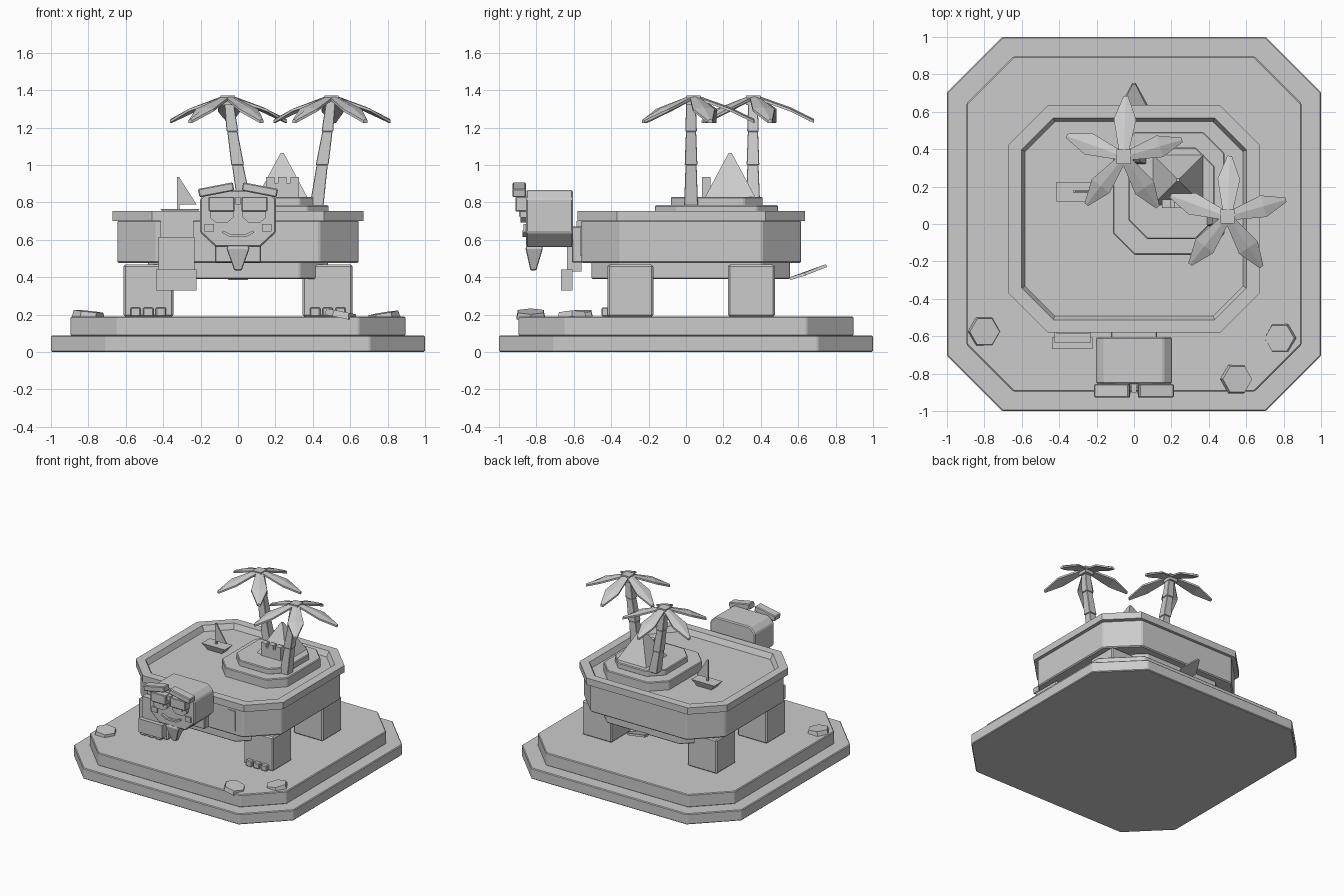
import bpy, bmesh, math
from mathutils import Vector, Matrix

if "Cube" in bpy.data.objects:
    bpy.data.objects.remove(bpy.data.objects["Cube"])

stone = bpy.data.materials.new("plain grey")
stone.use_nodes = True
GREY = (0.6, 0.6, 0.6, 1)
stone.diffuse_color = GREY
stone.node_tree.nodes["Principled BSDF"].inputs["Base Color"].default_value = GREY


def finish(name, bm, bevel=0):
    bmesh.ops.recalc_face_normals(bm, faces=bm.faces)
    mesh = bpy.data.meshes.new(name)
    bm.to_mesh(mesh)
    bm.free()
    mesh.materials.append(stone)
    ob = bpy.data.objects.new(name, mesh)
    bpy.context.collection.objects.link(ob)
    if bevel:
        mod = ob.modifiers.new("soft edge", "BEVEL")
        mod.width = bevel
        mod.segments = 1
    return ob


def loft(name, rings, bevel=0):
    """Solid skin through rings of equal point count."""
    bm = bmesh.new()
    loops = [[bm.verts.new(p) for p in ring] for ring in rings]
    n = len(loops[0])
    for a, b in zip(loops, loops[1:]):
        for i in range(n):
            j = (i + 1) % n
            bm.faces.new((a[i], a[j], b[j], b[i]))
    bm.faces.new(loops[0][::-1])
    bm.faces.new(loops[-1])
    return finish(name, bm, bevel)


def box(name, x, y, z, bevel=0, tilt=0):
    """Box from ranges, optionally turned about the y axis."""
    bm = bmesh.new()
    mid = [sum(r) / 2 for r in (x, y, z)]
    size = [r[1] - r[0] for r in (x, y, z)]
    m = Matrix.Translation(mid) @ Matrix.Rotation(tilt, 4, 'Y') @ Matrix.Diagonal(size + [1])
    bmesh.ops.create_cube(bm, size=1, matrix=m)
    return finish(name, bm, bevel)


def octagon(x, y, z, c):
    (a, b), (d, e) = x, y
    pts = [(a + c, d), (b - c, d), (b, d + c), (b, e - c),
           (b - c, e), (a + c, e), (a, e - c), (a, d + c)]
    return [(px, py, z) for px, py in pts]


def slab(name, x, y, z, c, bevel=0.006):
    return loft(name, [octagon(x, y, h, c) for h in z], bevel)


def rect(x, y, z):
    return [(x[0], y[0], z), (x[1], y[0], z), (x[1], y[1], z), (x[0], y[1], z)]


# Stepped ground
slab("ground_base", (-1, 1), (-1, 1), (0, 0.088), 0.295)
slab("ground_step", (-0.895, 0.895), (-0.895, 0.895), (0.085, 0.19), 0.25)

# Shell: belly, body and a rim with a sunken pool
slab("belly", (-0.48, 0.48), (-0.505, 0.555), (0.39, 0.49), 0.15)
slab("shell_body", (-0.645, 0.645), (-0.56, 0.615), (0.475, 0.705), 0.21, 0.008)
X, Y = (-0.67, 0.67), (-0.58, 0.635)


def shrunk(d, z):
    return octagon((X[0] + d, X[1] - d), (Y[0] + d, Y[1] - d), z, 0.21 - 0.58 * d)


loft("shell_rim_and_pool", [octagon(X, Y, 0.7, 0.21), octagon(X, Y, 0.755, 0.21),
                            shrunk(0.068, 0.755), shrunk(0.088, 0.712)])

# Legs and toes
for side, s in (("right", -1), ("left", 1)):
    xr = sorted((s * 0.345, s * 0.612))
    for end, yr in (("front", (-0.42, -0.175)), ("back", (0.225, 0.475))):
        box(f"{end}_leg_{side}", xr, yr, (0.188, 0.468), 0.01)
    for i in range(3):
        tx = s * 0.48 + (i - 1) * 0.068
        box(f"toe_{side}_{i + 1}", (tx - 0.028, tx + 0.028), (-0.452, -0.41), (0.19, 0.238), 0.006)

# Head, neck and beard
head = [(-0.12, 0.562), (0.12, 0.562), (0.203, 0.64), (0.203, 0.82),
        (0.157, 0.865), (-0.157, 0.865), (-0.203, 0.82), (-0.203, 0.64)]
loft("head", [[(x, y, z) for x, z in head] for y in (-0.855, -0.603)], 0.008)
box("neck", (-0.122, 0.122), (-0.61, -0.48), (0.478, 0.67), 0.005)
loft("beard", [rect((-0.02, 0.02), (-0.832, -0.8), 0.437),
               rect((-0.062, 0.062), (-0.858, -0.765), 0.555),
               rect((-0.05, 0.05), (-0.85, -0.775), 0.575)], 0.004)

# Face details, mirrored
for side, s in (("right", -1), ("left", 1)):
    def span(a, b):
        return sorted((s * a, s * b))
    box(f"brow_{side}", span(0.022, 0.212), (-0.928, -0.855), (0.844, 0.89), 0.006, s * 0.19)
    box(f"eyelid_{side}", span(0.018, 0.158), (-0.912, -0.85), (0.752, 0.83), 0.005)
    eye = [(0.025, 0.755), (0.15, 0.755), (0.15, 0.72), (0.12, 0.693), (0.055, 0.693), (0.025, 0.72)]
    loft(f"eye_{side}", [[(s * x, y, z) for x, z in eye] for y in (-0.886, -0.85)])
    box(f"pupil_{side}", span(0.058, 0.115), (-0.892, -0.88), (0.725, 0.755))
    box(f"cheek_{side}", span(0.128, 0.178), (-0.868, -0.85), (0.645, 0.685))
    lip = [(0, 0.615), (0.045, 0.615), (0.085, 0.638), (0.08, 0.65), (0.04, 0.63), (0, 0.63)]
    loft(f"mouth_{side}", [[(s * x, y, z) for x, z in lip] for y in (-0.873, -0.85)])
box("brow_bridge", (-0.014, 0.014), (-0.9, -0.85), (0.79, 0.83))

# Tail
tail = [(-0.05, 0.56, 0.385), (0.05, 0.56, 0.385), (0.072, 0.64, 0.41), (0.008, 0.755, 0.455),
        (-0.008, 0.755, 0.455), (-0.072, 0.64, 0.41)]
loft("tail", [tail, [(x * 0.9, y - 0.008, z + 0.014) for x, y, z in tail]])

# Shell door plate and stepped waterfall
box("shell_door", (0.303, 0.37), (-0.567, -0.558), (0.515, 0.675))
box("waterfall_top", (-0.415, -0.237), (-0.585, -0.55), (0.6, 0.7))
box("waterfall_middle", (-0.425, -0.232), (-0.635, -0.56), (0.43, 0.615))
box("waterfall_bottom", (-0.438, -0.223), (-0.668, -0.608), (0.33, 0.44))

# Island with mountain and little castle
slab("island_beach", (-0.112, 0.485), (-0.165, 0.492), (0.705, 0.785), 0.115)
slab("island_top", (-0.03, 0.43), (-0.08, 0.41), (0.78, 0.83), 0.1)
loft("mountain", [rect((0.1, 0.372), (0.1, 0.372), 0.825),
                  rect((0.228, 0.244), (0.228, 0.244), 1.065)])
box("castle_wall", (0.15, 0.325), (0.085, 0.13), (0.825, 0.905))
for i in range(3):
    x = 0.15 + i * 0.065
    box(f"castle_merlon_{i + 1}", (x, x + 0.045), (0.085, 0.13), (0.9, 0.937))

# Sailing boat
loft("boat_hull", [rect((-0.375, -0.245), (0.14, 0.205), 0.715),
                   rect((-0.415, -0.205), (0.12, 0.225), 0.765)])
box("boat_mast", (-0.325, -0.312), (0.167, 0.18), (0.76, 0.935))
sail = [(-0.315, 0.935), (-0.315, 0.79), (-0.222, 0.79)]
loft("boat_sail", [[(x, y, z) for x, z in sail] for y in (0.168, 0.178)])


# Palms: jointed trunk and five drooping leaves
def palm(name, y, path, hub):
    for i, ((x0, z0), (x1, z1)) in enumerate(zip(path, path[1:])):
        w = 0.037 - 0.003 * i
        loft(f"{name}_trunk_{i + 1}", [rect((x0 - w, x0 + w), (y - w, y + w), z0),
                                       rect((x1 - w * 0.8, x1 + w * 0.8), (y - w * 0.8, y + w * 0.8), z1)], 0.003)
    hx, hy = hub
    box(f"{name}_crown", (hx - 0.038, hx + 0.038), (hy - 0.038, hy + 0.038), (1.32, 1.372))
    profile = [(0.02, 0.025, 1.362), (0.2, 0.06, 1.298), (0.325, 0.012, 1.236)]
    for k in range(5):
        turn = Matrix.Rotation(math.radians(88 - 72 * k), 3, 'Z')
        rings = []
        for r, w, z in profile:
            ring = [(r, -w, z - 0.012), (r, w, z - 0.012), (r, w, z + 0.002), (r, 0, z + 0.01), (r, -w, z + 0.002)]
            rings.append([turn @ Vector(p) + Vector((hx, hy, 0)) for p in ring])
        loft(f"{name}_leaf_{k + 1}", rings)


palm("back_palm", 0.358, [(0.03, 0.82), (-0.002, 1.0), (-0.03, 1.18), (-0.05, 1.35)], (-0.055, 0.36))
palm("side_palm", 0.027, [(0.42, 0.78), (0.45, 1.0), (0.478, 1.18), (0.497, 1.35)], (0.5, 0.04))

# Tilted flat hexagonal rocks
for i, (x, y, z, tx, ty) in enumerate([(-0.8, -0.575, 0.2, 0.04, 0.1), (0.55, -0.83, 0.2, 0, 0.2),
                                       (0.78, -0.61, 0.192, 0.04, -0.16)]):
    bm = bmesh.new()
    m = (Matrix.Translation((x, y, z)) @ Matrix.Rotation(ty, 4, 'Y') @ Matrix.Rotation(tx, 4, 'X')
         @ Matrix.Rotation(math.pi / 6, 4, 'Z'))
    bmesh.ops.create_cone(bm, cap_ends=True, segments=6, radius1=0.087, radius2=0.08, depth=0.035, matrix=m)
    finish(f"flat_rock_{i + 1}", bm)
